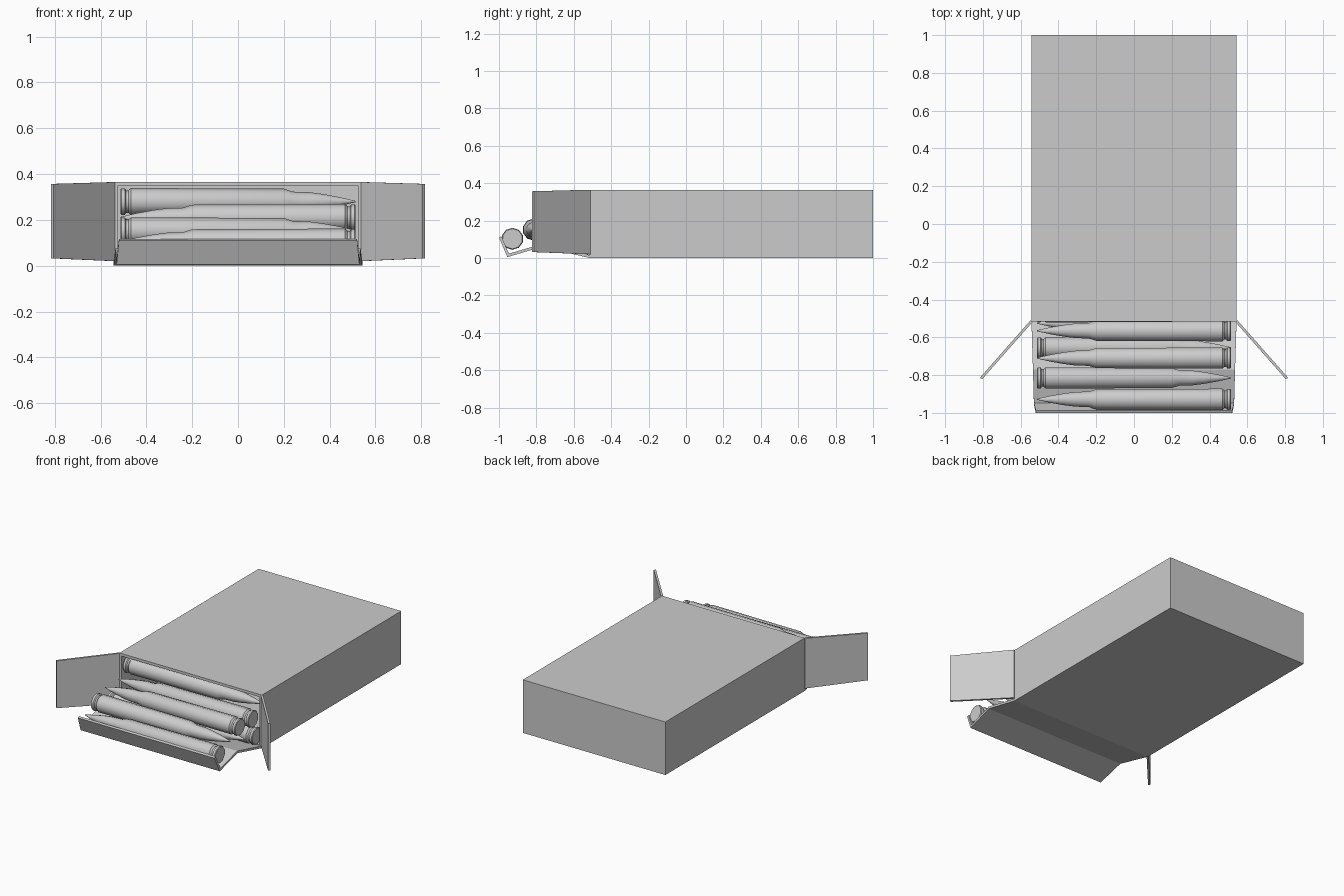
import bpy, bmesh, math

if "Cube" in bpy.data.objects:
    bpy.data.objects.remove(bpy.data.objects["Cube"])


def new_object(name, verts, faces):
    mesh = bpy.data.meshes.new(name)
    mesh.from_pydata(verts, [], faces)
    ob = bpy.data.objects.new(name, mesh)
    bpy.context.collection.objects.link(ob)
    return ob


def thicken(ob, t, offset=-1):
    m = ob.modifiers.new("card_thickness", 'SOLIDIFY')
    m.thickness = t
    m.offset = offset
    m.use_even_offset = True


# Card sleeve: closed at the back, open at the front
W, F, B, H = 0.543, -0.515, 1.0, 0.365
bm = bmesh.new()
bmesh.ops.create_cube(bm, size=1)
for v in bm.verts:
    v.co = (v.co.x * 2 * W, B if v.co.y > 0 else F, H if v.co.z > 0 else 0)
bm.normal_update()
bmesh.ops.delete(bm, geom=[f for f in bm.faces if f.normal.y < -0.9],
                 context='FACES_ONLY')
mesh = bpy.data.meshes.new("box_sleeve")
bm.to_mesh(mesh)
bm.free()
box = bpy.data.objects.new("box_sleeve", mesh)
bpy.context.collection.objects.link(box)
thicken(box, 0.018)

# Folded bottom flap with upturned lip: (half width, y, z)
profile = [(0.543, F, 0.0), (0.535, -0.77, 0.06), (0.53, -0.955, 0.005), (0.52, -1.0, 0.11)]
verts = []
for w, y, z in profile:
    verts += [(-w, y, z), (w, y, z)]
faces = [(2 * i, 2 * i + 1, 2 * i + 3, 2 * i + 2) for i in range(len(profile) - 1)]
thicken(new_object("bottom_flap", verts, faces), 0.015)

# Splayed side flaps, mirrored
flap = new_object("side_flaps",
                  [(W, F, 0.02), (0.81, -0.818, 0.032), (0.81, -0.818, 0.357), (W, F, H)],
                  [(0, 1, 2, 3)])
thicken(flap, 0.014, 0)
flap.modifiers.new("mirror", 'MIRROR')

# Cartridge: lathed around x, base at -x; (x, radius)
lathe = [(-0.513, 0.054), (-0.509, 0.058), (-0.494, 0.058), (-0.488, 0.049), (-0.478, 0.049),
         (-0.468, 0.059), (0.20, 0.056), (0.24, 0.043), (0.31, 0.041), (0.37, 0.033),
         (0.44, 0.020), (0.513, 0.003)]
N = 10
verts, faces = [], []
for x, r in lathe:
    for k in range(N):
        a = 2 * math.pi * (k + 0.5) / N
        verts.append((x, r * math.cos(a), r * math.sin(a)))
for i in range(len(lathe) - 1):
    for k in range(N):
        a, b = i * N + k, i * N + (k + 1) % N
        faces.append((a, b, b + N, a + N))
faces.append(tuple(reversed(range(N))))
faces.append(tuple(range((len(lathe) - 1) * N, len(lathe) * N)))
first = new_object("cartridge", verts, faces)
bm = bmesh.new()
bm.from_mesh(first.data)
bmesh.ops.recalc_face_normals(bm, faces=bm.faces)
bm.to_mesh(first.data)
bm.free()
bpy.context.view_layer.objects.active = first
first.select_set(True)
bpy.ops.object.shade_smooth_by_angle(angle=math.radians(40))

# Tumbled stack at the mouth: (y, z, base on the right)
stack = [(-0.928, 0.103, True), (-0.815, 0.152, False), (-0.71, 0.21, True),
         (-0.655, 0.103, False), (-0.565, 0.21, True), (-0.465, 0.28, False),
         (-0.525, 0.078, True)]
for i, (y, z, flip) in enumerate(stack):
    ob = first
    if i:
        ob = first.copy()
        bpy.context.collection.objects.link(ob)
    ob.location = (0, y, z)
    ob.rotation_euler = (0, 0, math.pi if flip else 0)
